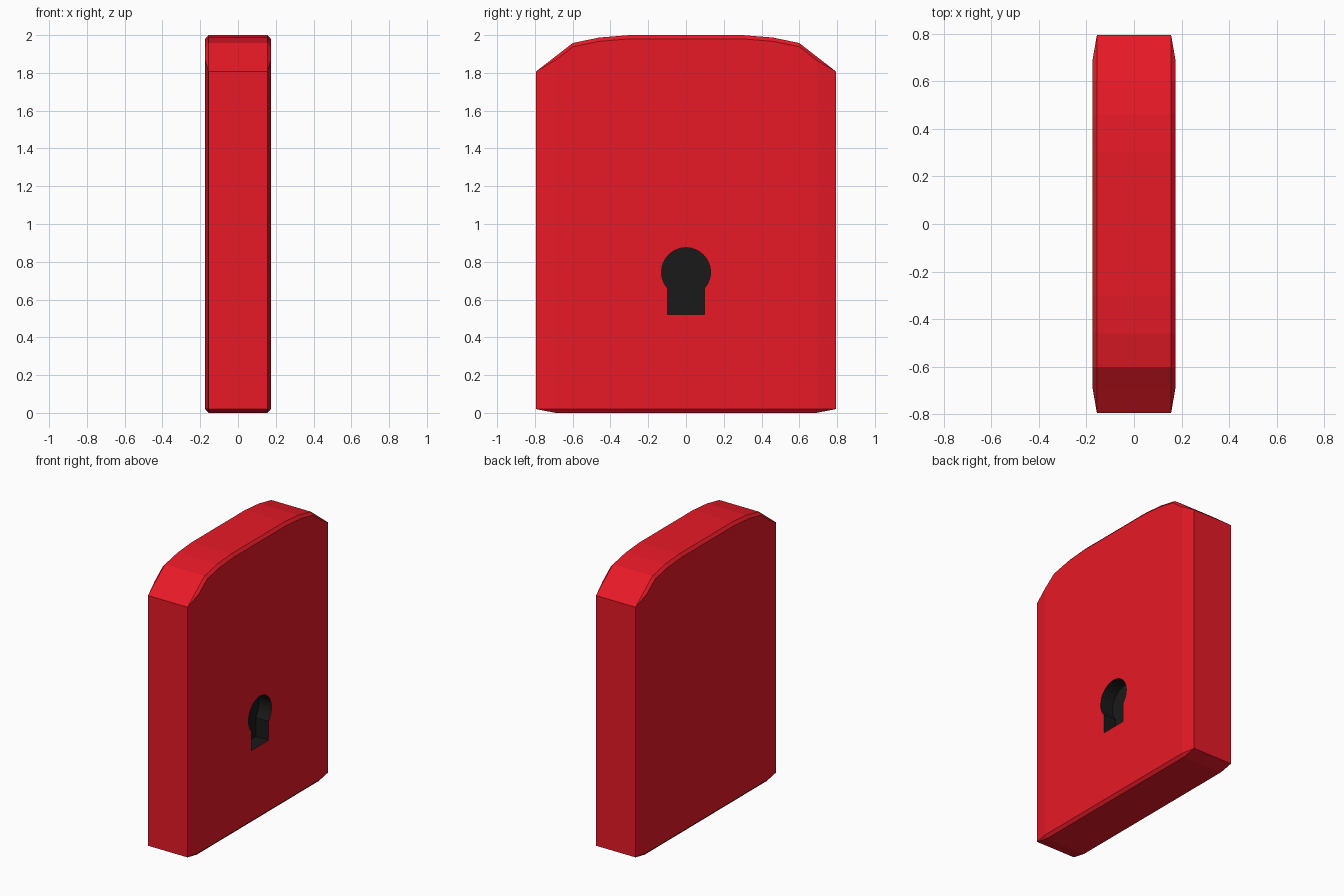
import bpy, bmesh, math

if "Cube" in bpy.data.objects:
    bpy.data.objects.remove(bpy.data.objects["Cube"])


def material(name, color):
    m = bpy.data.materials.new(name)
    m.diffuse_color = color
    m.use_nodes = True
    m.node_tree.nodes["Principled BSDF"].inputs["Base Color"].default_value = m.diffuse_color
    return m


def loft(name, rings, mat):
    """Skin closed rings of equal length and cap both ends."""
    bm = bmesh.new()
    loops = [[bm.verts.new(p) for p in r] for r in rings]
    n = len(loops[0])
    for a, b in zip(loops, loops[1:]):
        for i in range(n):
            j = (i + 1) % n
            bm.faces.new((a[i], a[j], b[j], b[i]))
    bm.faces.new(loops[0])
    bm.faces.new(loops[-1])
    bmesh.ops.remove_doubles(bm, verts=bm.verts, dist=1e-5)
    bmesh.ops.recalc_face_normals(bm, faces=bm.faces)
    me = bpy.data.meshes.new(name)
    bm.to_mesh(me)
    bm.free()
    me.materials.append(mat)
    ob = bpy.data.objects.new(name, me)
    bpy.context.collection.objects.link(ob)
    return ob


red = material("red", (0.8, 0.01, 0.02, 1))
black = material("black", (0.01, 0.01, 0.01, 1))

# Lock body: chamfered slab sections lofted along y under an arched top
HX, CX, C = 0.174, 0.156, 0.02


def section(y, top, full=True):
    if full:
        half = [(CX, 0), (HX, C), (HX, top - C), (CX, top)]
    else:
        half = [(CX, C), (CX, C), (CX, top), (CX, top)]
    pts = half + [(-x, z) for x, z in reversed(half)]
    return [(x, y, z) for x, z in pts]


arch = [(0.69, 1.888), (0.6, 1.958), (0.46, 1.987), (0.3, 2.0)]
rings = [section(-0.793, 1.808, False)]
rings += [section(-y, t) for y, t in arch]
rings += [section(y, t) for y, t in reversed(arch)]
rings.append(section(0.793, 1.808, False))
body = loft("lock_body", rings, red)

# Keyhole: round top with a square slot, cut into the +x face only
R, W, CZ, BOTTOM, DEPTH = 0.13, 0.097, 0.745, 0.522, 0.1
start = -math.acos(W / R)
sweep = math.pi - 2 * start
outline = [(-W, BOTTOM), (W, BOTTOM)]
for i in range(25):
    a = start + sweep * i / 24
    outline.append((R * math.cos(a), CZ + R * math.sin(a)))
cutter = loft("keyhole_cutter",
              [[(x, y, z) for y, z in outline] for x in (HX - DEPTH, 0.3)], black)
cutter.hide_render = True
cutter.hide_viewport = True

body.data.materials.append(black)
cut = body.modifiers.new("keyhole", 'BOOLEAN')
cut.object = cutter
cut.operation = 'DIFFERENCE'
cut.solver = 'EXACT'
cut.material_mode = 'TRANSFER'
